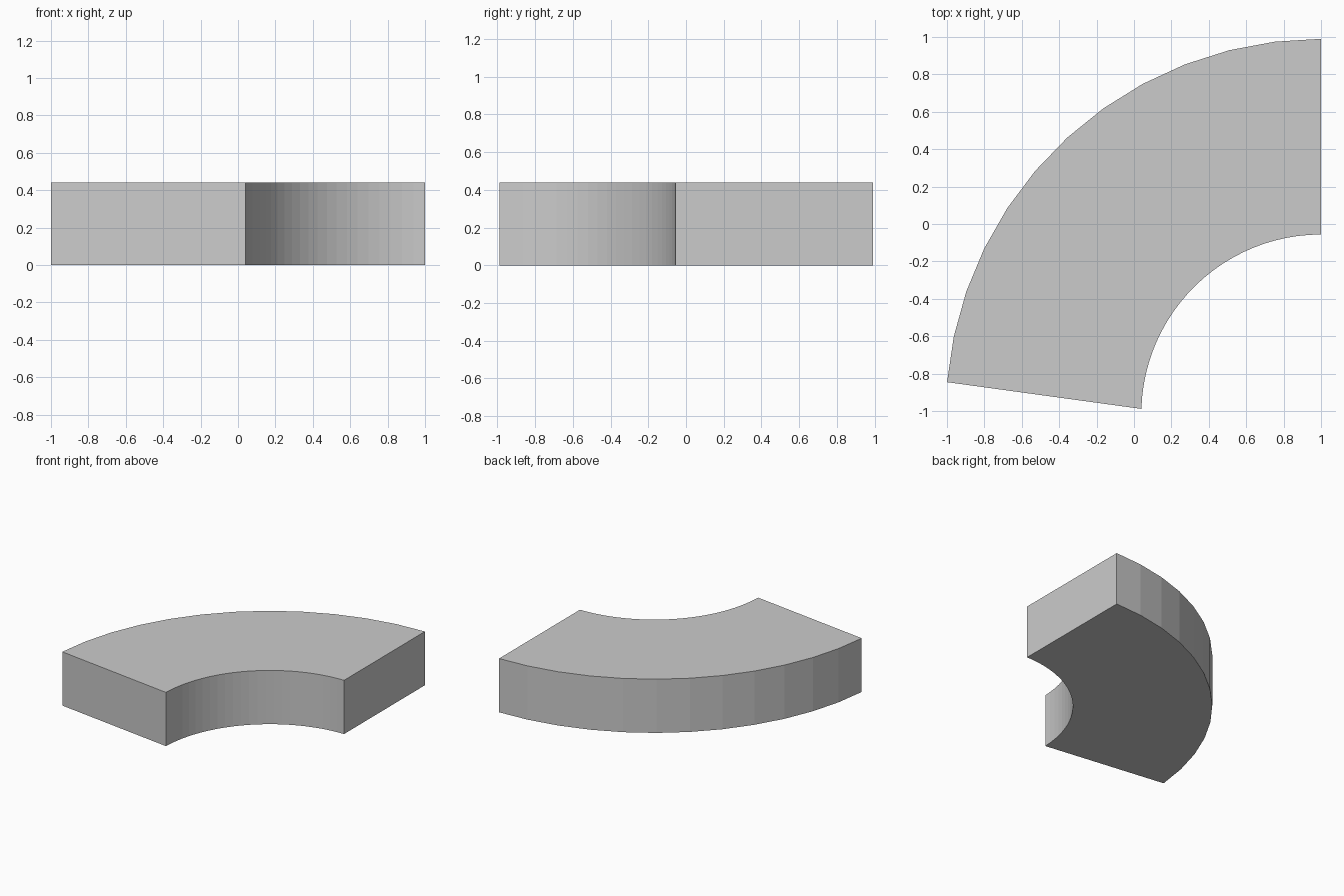
import bpy, bmesh
from math import sin, cos, radians

if "Cube" in bpy.data.objects:
    bpy.data.objects.remove(bpy.data.objects["Cube"])

CX, CY, HEIGHT = 1.0, -1.017, 0.44


def arc(radius, sweep, steps):
    """Points from the straight right end round to the left end."""
    angles = [radians(sweep * i / steps) for i in range(steps + 1)]
    return [(CX - radius * sin(a), CY + radius * cos(a), 0) for a in angles]


# Curved outline: coarse outer arc, finer inner arc
outline = arc(2.007, 85.1, 12) + arc(0.961, 88.3, 24)[::-1]

# Extrude the outline into a solid block
bm = bmesh.new()
base = bm.faces.new([bm.verts.new(p) for p in outline])
top = bmesh.ops.extrude_face_region(bm, geom=[base], use_keep_orig=True)
bmesh.ops.translate(bm, vec=(0, 0, HEIGHT),
                    verts=[g for g in top["geom"] if isinstance(g, bmesh.types.BMVert)])
bmesh.ops.recalc_face_normals(bm, faces=bm.faces)

mesh = bpy.data.meshes.new("curved_block")
bm.to_mesh(mesh)
bm.free()
bpy.context.collection.objects.link(bpy.data.objects.new("curved_block", mesh))
